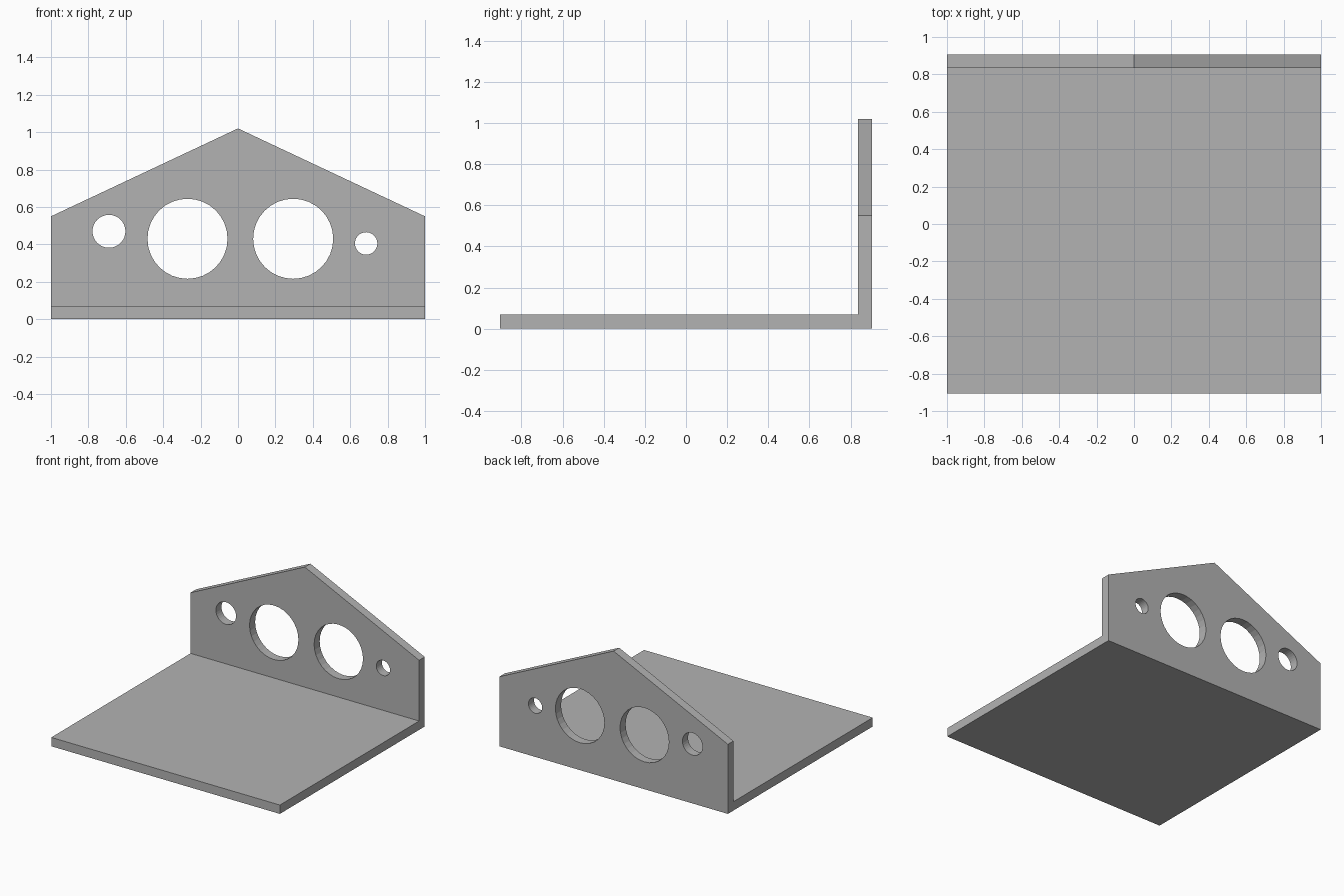
import bpy
import bmesh
from math import pi

cube = bpy.data.objects.get("Cube")
if cube:
    bpy.data.objects.remove(cube, do_unlink=True)

DEPTH = 0.905      # half depth of the base
WALL = 0.07        # plate thickness
SHOULDER, PEAK = 0.55, 1.02

grey = bpy.data.materials.new("plain grey")
grey.use_nodes = True
colour = (0.45, 0.45, 0.45, 1)
grey.diffuse_color = colour
grey.node_tree.nodes["Principled BSDF"].inputs["Base Color"].default_value = colour


# L-shaped section, lofted from side to ridge to side
def section(bm, x, top):
    inner = DEPTH - WALL
    profile = [(-DEPTH, 0), (DEPTH, 0), (DEPTH, top),
               (inner, top), (inner, WALL), (-DEPTH, WALL)]
    return [bm.verts.new((x, y, z)) for y, z in profile]


bm = bmesh.new()
rings = [section(bm, x, top) for x, top in ((-1, SHOULDER), (0, PEAK), (1, SHOULDER))]
for a, b in zip(rings, rings[1:]):
    for i in range(len(a)):
        j = (i + 1) % len(a)
        bm.faces.new((a[i], a[j], b[j], b[i]))
bm.faces.new(rings[0])
bm.faces.new(rings[-1])
bmesh.ops.recalc_face_normals(bm, faces=bm.faces)
mesh = bpy.data.meshes.new("gabled_bracket")
bm.to_mesh(mesh)
bm.free()
bracket = bpy.data.objects.new("gabled_bracket", mesh)
bpy.context.collection.objects.link(bracket)
mesh.materials.append(grey)

# Round holes through the upright plate: x, z, radius
holes = [(-0.69, 0.47, 0.088), (-0.27, 0.43, 0.214),
         (0.295, 0.43, 0.214), (0.685, 0.405, 0.06)]
for x, z, radius in holes:
    bpy.ops.mesh.primitive_cylinder_add(
        vertices=32, radius=radius, depth=0.3,
        location=(x, DEPTH - WALL / 2, z), rotation=(pi / 2, 0, 0))
    cutter = bpy.context.object
    cutter.name = "hole_cutter"
    cutter.hide_render = True
    cutter.data.materials.append(grey)
    cut = bracket.modifiers.new("hole", "BOOLEAN")
    cut.operation = "DIFFERENCE"
    cut.solver = "EXACT"
    cut.object = cutter
    bpy.context.view_layer.objects.active = bracket
    bpy.ops.object.modifier_apply(modifier=cut.name)
    bpy.data.objects.remove(cutter, do_unlink=True)

# Keep flat plates crisp
bpy.ops.object.select_all(action="DESELECT")
bracket.select_set(True)
bpy.ops.object.shade_flat()
